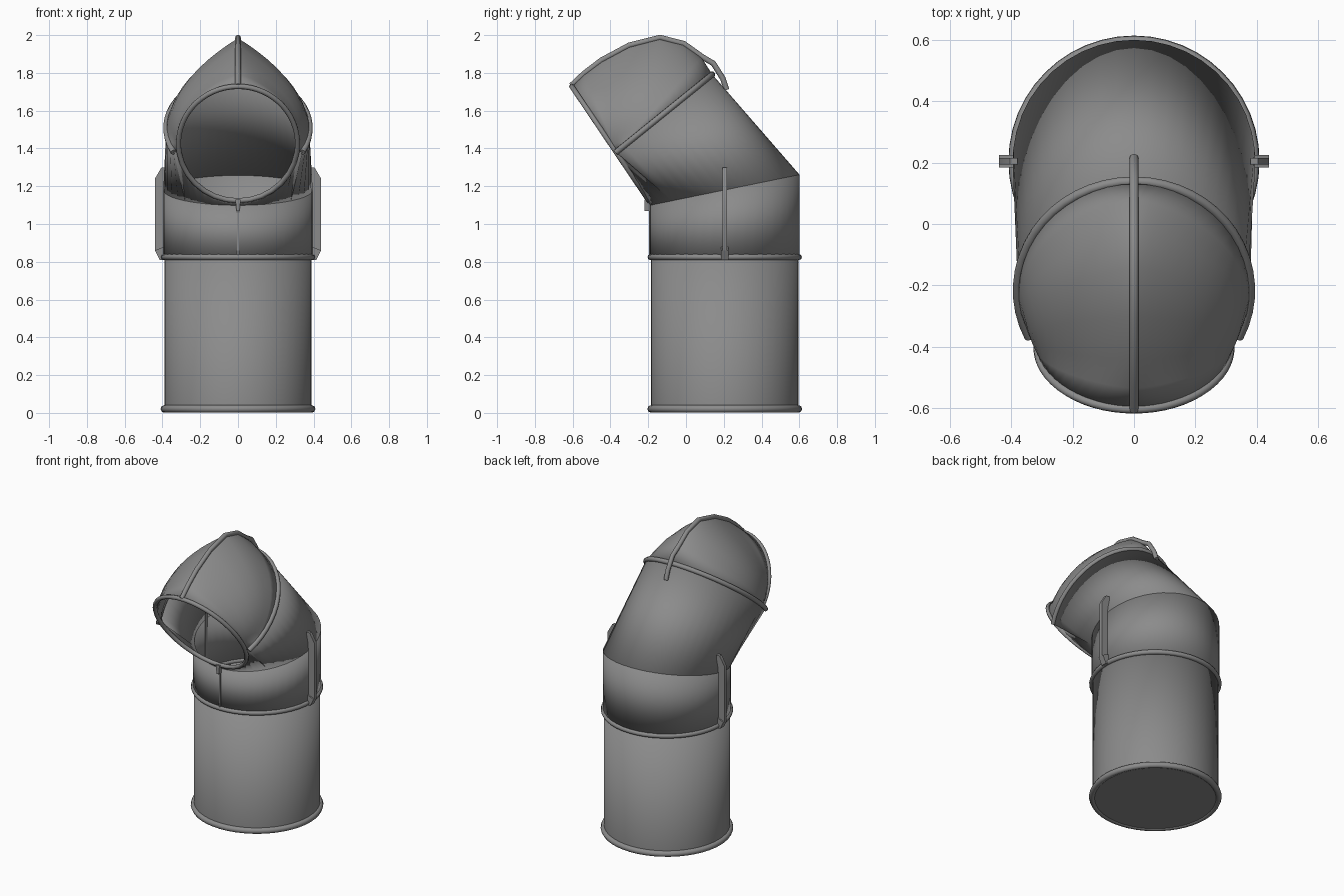
import bpy, bmesh
from math import sin, cos, pi, radians, asin

cube = bpy.data.objects.get("Cube")
if cube:
    bpy.data.objects.remove(cube)

metal = bpy.data.materials.new("grey_metal")
metal.use_nodes = True
GREY = (0.26, 0.26, 0.26, 1)
metal.diffuse_color = GREY
metal.node_tree.nodes["Principled BSDF"].inputs["Base Color"].default_value = GREY

CY = 0.205                 # y of the pipe axis
HINGE = (-0.37, 1.38)      # y, z where hood seam and mouth meet
# hood ridge: angle about the hinge, radius
RIDGE = [(39, .655), (48, .675), (58, .672), (69, .645),
         (83, .565), (99, .488), (112, .445), (124, .42)]


def finish(ob, angle=35):
    ob.data.materials.clear()
    ob.data.materials.append(metal)
    bpy.ops.object.select_all(action='DESELECT')
    ob.select_set(True)
    bpy.context.view_layer.objects.active = ob
    bpy.ops.object.shade_smooth_by_angle(angle=radians(angle))
    return ob


def add_mesh(name, bm):
    me = bpy.data.meshes.new(name)
    bm.to_mesh(me)
    bm.free()
    ob = bpy.data.objects.new(name, me)
    bpy.context.collection.objects.link(ob)
    return ob


def loft(name, rows, closed=True, cap=False, thick=0.01):
    """Skin a list of point rows and give the sheet an inward thickness."""
    bm = bmesh.new()
    vs = [[bm.verts.new(p) for p in row] for row in rows]
    n = len(rows[0])
    for a, b in zip(vs, vs[1:]):
        for j in range(n if closed else n - 1):
            k = (j + 1) % n
            bm.faces.new((a[j], a[k], b[k], b[j]))
    if cap:
        bm.faces.new(vs[0][::-1])
    bmesh.ops.remove_doubles(bm, verts=bm.verts, dist=0.0005)
    ob = add_mesh(name, bm)
    mod = ob.modifiers.new("wall", 'SOLIDIFY')
    mod.thickness = thick
    mod.offset = -1
    return finish(ob)


def tube(name, pts, radius, cyclic=False):
    """Round bar along a path."""
    cu = bpy.data.curves.new(name, 'CURVE')
    cu.dimensions = '3D'
    cu.bevel_depth = radius
    cu.bevel_resolution = 2
    cu.use_fill_caps = True
    sp = cu.splines.new('POLY')
    sp.points.add(len(pts) - 1)
    for p, q in zip(sp.points, pts):
        p.co = (*q, 1)
    sp.use_cyclic_u = cyclic
    ob = bpy.data.objects.new(name, cu)
    bpy.context.collection.objects.link(ob)
    bpy.ops.object.select_all(action='DESELECT')
    ob.select_set(True)
    bpy.context.view_layer.objects.active = ob
    bpy.ops.object.convert(target='MESH')
    return finish(bpy.context.view_layer.objects.active, 50)


def plate(name, outline, y, thick):
    """Upright plate cut from an x, z outline."""
    bm = bmesh.new()
    f = bm.faces.new([bm.verts.new((x, y - thick / 2, z)) for x, z in outline])
    ext = bmesh.ops.extrude_face_region(bm, geom=[f])["geom"]
    bmesh.ops.translate(bm, vec=(0, thick, 0),
                        verts=[v for v in ext if isinstance(v, bmesh.types.BMVert)])
    bmesh.ops.recalc_face_normals(bm, faces=bm.faces)
    return finish(add_mesh(name, bm))


def circle(r, z, angles):
    return [(r * cos(a), CY + r * sin(a), z) for a in angles]


def spread(a, b, n):
    return [a + (b - a) * i / n for i in range(n + 1)]


def polar(x, r, deg):
    a = radians(deg)
    return (x, HINGE[0] + r * cos(a), HINGE[1] + r * sin(a))


def hood_row(deg, top, lower=False, n=32):
    """Slice of the hood: round at both ends, pointed in the middle."""
    t = (deg - 39) / 85
    c = 0.2 - 0.145 * t
    w = 0.38 - 0.065 * t
    power = 0.5 + 0.5 * sin(pi * t) ** 0.8 if 0 < t < 1 else 0.5
    start = asin(-c / (top - c))
    span = spread(pi - start, 2 * pi + start, n) if lower else spread(start, pi - start, n)
    row = []
    for f in span:
        side = 1 if cos(f) >= 0 else -1
        x = side * w * abs(cos(f)) ** (2 * power)
        row.append(polar(x, c + (top - c) * sin(f), deg))
    return row


# Straight pipe with closed base
around = spread(0, 2 * pi, 48)[:-1]
loft("lower_pipe", [circle(.39, z, around) for z in (.008, .82)], cap=True)
tube("base_rim", circle(.39, .021, around), .02, True)
tube("collar_ring", circle(.393, .825, around), .016, True)

# Elbow: collar up to the mitre, then a leaning tube to the seam and mouth
seam = hood_row(*RIDGE[0])
mouth_top = hood_row(*RIDGE[-1])
mouth_low = hood_row(*RIDGE[-1], lower=True, n=14)
angles = spread(-pi / 4, 5 * pi / 4, 32) + spread(5 * pi / 4, 7 * pi / 4, 14)
mitre = [(x, y, 1.18 + 0.205 * (y - CY)) for x, y, z in circle(.396, 0, angles)]
loft("elbow_collar", [circle(.396, .82, angles), mitre])
loft("elbow_tube", [mitre, seam + mouth_low])

# Hood and its trims
loft("hood", [hood_row(*p) for p in RIDGE], closed=False)
tube("hood_seam_bead", seam, .016)
tube("mouth_rim", mouth_top + mouth_low[1:-1], .014, True)
ridge = [(0, .215, 1.71), (0, .195, 1.77), (0, .145, 1.85)]
ridge += [polar(0, r + .005, a) for a, r in RIDGE[1:]]
tube("hood_ridge", ridge, .015)

# Side fins and front seam of the collar
for side, word in ((1, "left"), (-1, "right")):
    fin = [(.38, .81), (.41, .81), (.44, .86), (.44, 1.24), (.405, 1.3), (.38, 1.3)]
    plate(word + "_fin", [(side * x, z) for x, z in fin], CY, .022)
    foot = [(.39, .81), (.415, .81), (.44, .86), (.39, .88)]
    plate(word + "_fin_foot", [(side * x, z) for x, z in foot], CY, .04)
strip = [(-.004, .82), (.004, .82), (.004, 1.1), (-.004, 1.1)]
plate("front_seam", strip, CY - .396, .012)
keel = [(-.008, 1.07), (.008, 1.07), (.014, 1.13), (-.014, 1.13)]
plate("mouth_keel", keel, -.2, .04)
